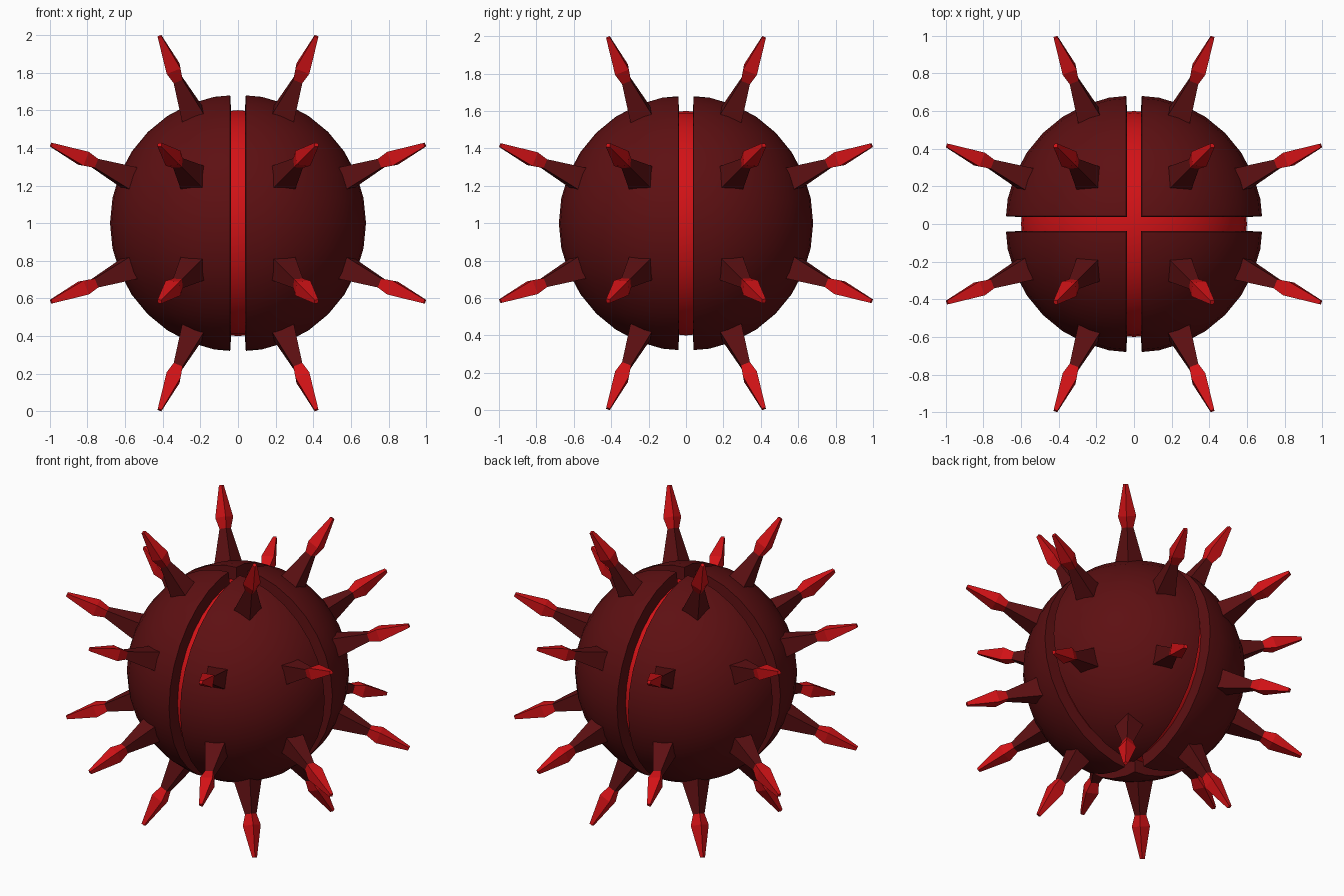
import bpy, bmesh, math
from itertools import product
from mathutils import Vector

if "Cube" in bpy.data.objects:
    bpy.data.objects.remove(bpy.data.objects["Cube"])

CENTRE = Vector((0, 0, 1))
R_CORE, R_SHELL, GAP = 0.60, 0.684, 0.036

def material(name, rgb):
    m = bpy.data.materials.new(name)
    m.diffuse_color = (*rgb, 1)
    m.use_nodes = True
    m.node_tree.nodes["Principled BSDF"].inputs["Base Color"].default_value = m.diffuse_color
    return m

dark = material("dark red", (0.11, 0.005, 0.006))
bright = material("bright red", (0.65, 0.006, 0.008))

def make_object(name, bm, mats, smooth=None):
    bmesh.ops.recalc_face_normals(bm, faces=bm.faces)
    me = bpy.data.meshes.new(name)
    bm.to_mesh(me)
    bm.free()
    ob = bpy.data.objects.new(name, me)
    ob.location = CENTRE
    for m in mats:
        me.materials.append(m)
    bpy.context.collection.objects.link(ob)
    if smooth:
        bpy.ops.object.select_all(action='DESELECT')
        ob.select_set(True)
        bpy.context.view_layer.objects.active = ob
        bpy.ops.object.shade_smooth_by_angle(angle=math.radians(smooth))
    return ob

# Inner glowing ball, seen through the grooves
bm = bmesh.new()
bmesh.ops.create_uvsphere(bm, u_segments=32, v_segments=16, radius=R_CORE)
make_object("core", bm, [bright], 30)

# Quarter shell: sphere cut by two planes, thickened radially, mirrored to four
bm = bmesh.new()
bmesh.ops.create_uvsphere(bm, u_segments=32, v_segments=16, radius=R_CORE - 0.005)
for n in (Vector((1, 0, 0)), Vector((0, 1, 0))):
    bmesh.ops.bisect_plane(bm, geom=bm.verts[:] + bm.edges[:] + bm.faces[:],
                           plane_co=n * GAP, plane_no=n, clear_inner=True)
ext = bmesh.ops.extrude_face_region(bm, geom=bm.faces[:], use_keep_orig=True)
for v in ext["geom"]:
    if isinstance(v, bmesh.types.BMVert):
        v.co = v.co * (R_SHELL / (R_CORE - 0.005))
shell = make_object("shell_quarters", bm, [dark], 30)
mirror = shell.modifiers.new("mirror", 'MIRROR')
mirror.use_axis = (True, True, False)
mirror.use_mirror_merge = False

# Spikes: (distance from centre, half diagonal) of each square ring
PROFILE = [(0.64, 0.095), (0.885, 0.036), (0.955, 0.056), (1.154, 0.015)]
bm = bmesh.new()
for k, signs in product(range(3), product((-1, 1), repeat=3)):
    i, j = (k + 1) % 3, (k + 2) % 3
    n, t = Vector(), Vector()
    n[k], n[i], n[j] = signs[k], 0.42 * signs[i], 0.42 * signs[j]
    t[i], t[j] = signs[i], -signs[j]
    n.normalize()
    t.normalize()
    u = n.cross(t)
    rings = [[bm.verts.new(n * r + t * x * d + u * y * d)
              for x, y in ((1, 0), (0, 1), (-1, 0), (0, -1))] for r, d in PROFILE]
    bm.faces.new(rings[0])
    bm.faces.new(rings[-1]).material_index = 1
    for level, (a, b) in enumerate(zip(rings, rings[1:])):
        for s in range(4):
            e = (s + 1) % 4
            f = bm.faces.new((a[s], a[e], b[e], b[s]))
            f.material_index = 0 if level == 0 else 1  # bright heads, dark stems
make_object("spikes", bm, [dark, bright])
